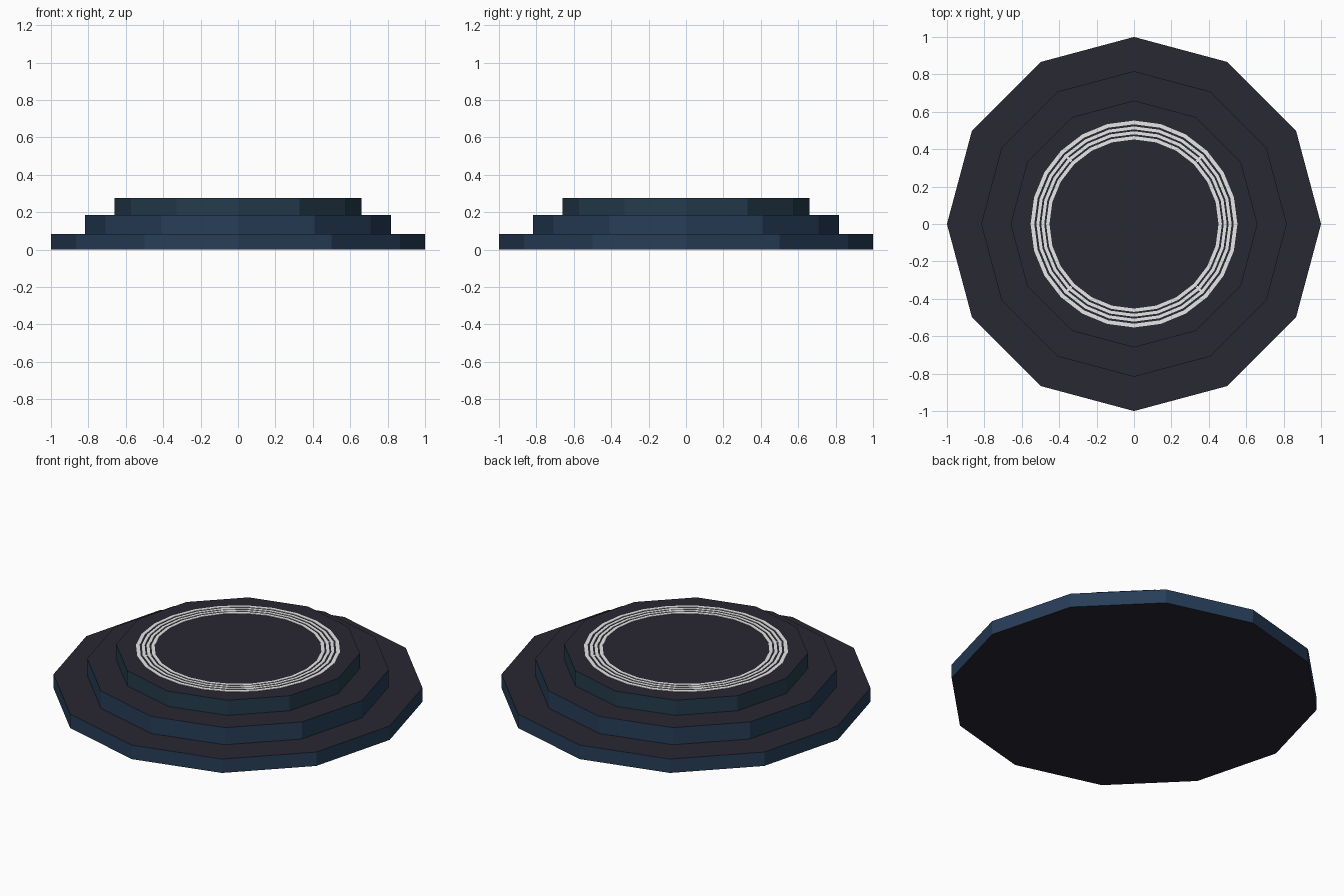
import bpy, bmesh, math

if "Cube" in bpy.data.objects:
    bpy.data.objects.remove(bpy.data.objects["Cube"])


def material(name, rgb):
    m = bpy.data.materials.new(name)
    m.diffuse_color = (*rgb, 1)
    m.use_nodes = True
    m.node_tree.nodes["Principled BSDF"].inputs["Base Color"].default_value = m.diffuse_color
    return m


DARK = material("dark slate", (0.022, 0.021, 0.033))
BLUE = material("deep blue", (0.020, 0.047, 0.098))
TEAL = material("deep teal", (0.018, 0.045, 0.072))
WHITE = material("pale grey", (0.80, 0.80, 0.80))


def circle(bm, r, z, n):
    return [bm.verts.new((r * math.cos(2 * math.pi * i / n),
                          r * math.sin(2 * math.pi * i / n), z)) for i in range(n)]


def bridge(bm, a, b, mat=0):
    n = len(a)
    for i in range(n):
        j = (i + 1) % n
        bm.faces.new((a[i], a[j], b[j], b[i])).material_index = mat


def finish(name, bm, mats):
    bmesh.ops.recalc_face_normals(bm, faces=bm.faces)
    me = bpy.data.meshes.new(name)
    bm.to_mesh(me)
    bm.free()
    for m in mats:
        me.materials.append(m)
    ob = bpy.data.objects.new(name, me)
    bpy.context.collection.objects.link(ob)
    return ob


# Three stacked twelve-sided steps
SIDES = 12
tiers = [("lower_step", 1.0, 0.0, 0.083, BLUE),
         ("middle_step", 0.817, 0.083, 0.185, BLUE),
         ("upper_step", 0.66, 0.185, 0.275, TEAL)]
for name, r, z0, z1, side in tiers:
    bm = bmesh.new()
    low, high = circle(bm, r, z0, SIDES), circle(bm, r, z1, SIDES)
    bridge(bm, low, high, 1)
    bm.faces.new(low[::-1])
    bm.faces.new(high)
    finish(name, bm, [DARK, side])

# Four thin concentric inlay rings on the top
TOP = 0.275
for k, (r0, r1) in enumerate([(0.452, 0.470), (0.480, 0.496),
                              (0.506, 0.522), (0.533, 0.553)]):
    bm = bmesh.new()
    z = (TOP - 0.002, TOP + 0.002)
    loops = [circle(bm, r, h, 24) for r, h in
             ((r0, z[0]), (r1, z[0]), (r1, z[1]), (r0, z[1]))]
    for i in range(4):
        bridge(bm, loops[i], loops[(i + 1) % 4])
    finish(f"inlay_ring_{k + 1}", bm, [WHITE])

# Short diagonal ties joining the rings
for k in range(4):
    a = math.radians(45 + 90 * k)
    bpy.ops.mesh.primitive_cube_add(
        size=1, location=(0.498 * math.cos(a), 0.498 * math.sin(a), TOP),
        rotation=(0, 0, a))
    ob = bpy.context.object
    ob.name = f"inlay_tie_{k + 1}"
    ob.scale = (0.05, 0.012, 0.0036)
    ob.data.materials.append(WHITE)
